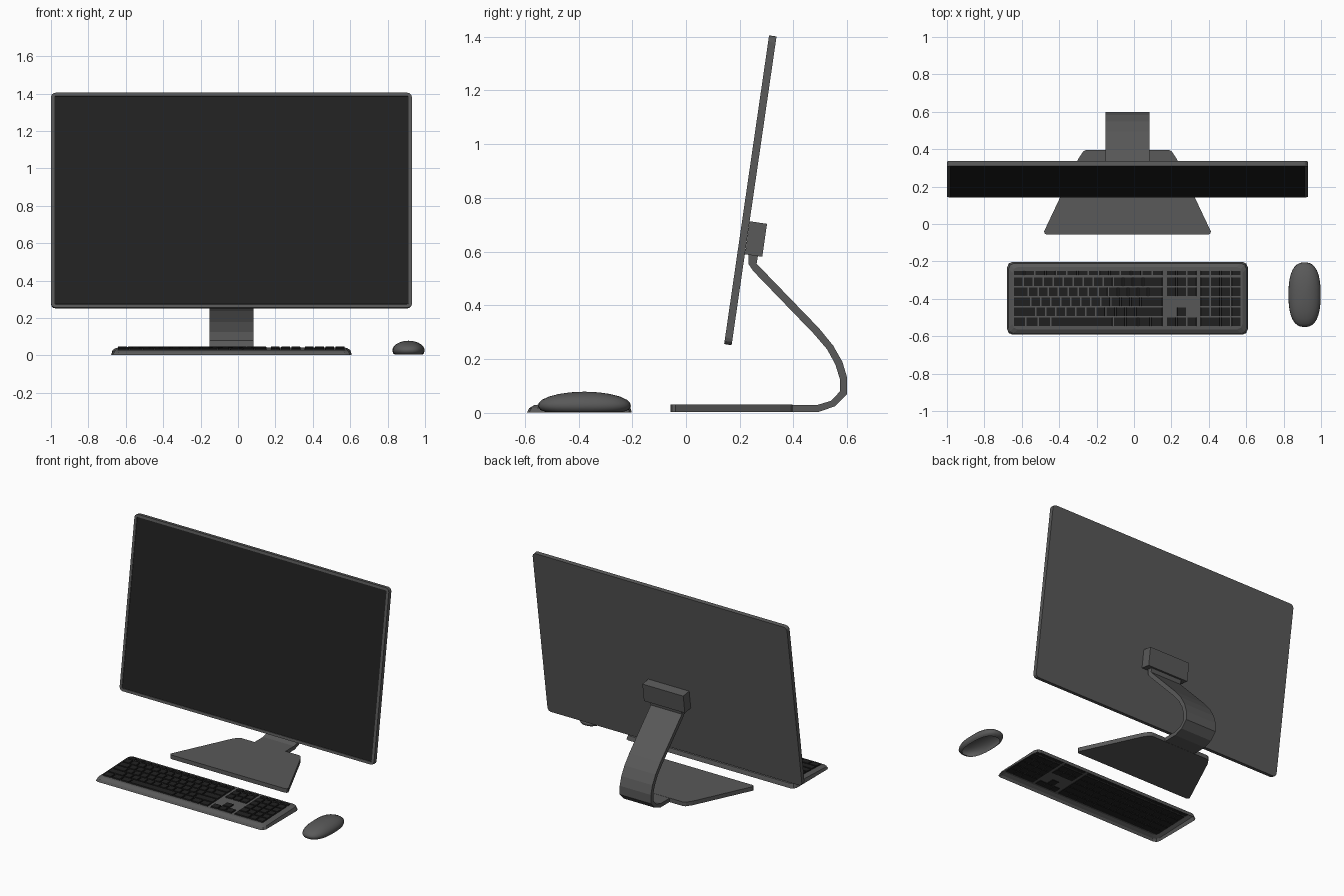
import bpy, bmesh, math
from mathutils import Matrix, Vector

if "Cube" in bpy.data.objects:
    bpy.data.objects.remove(bpy.data.objects["Cube"])

CX = -0.035                      # centre line of monitor, stand and keyboard
TILT = Matrix.Rotation(math.radians(-8.28), 4, 'X')


def material(name, v):
    m = bpy.data.materials.new(name)
    m.diffuse_color = (v, v, v, 1)
    m.use_nodes = True
    m.node_tree.nodes["Principled BSDF"].inputs["Base Color"].default_value = m.diffuse_color
    return m


GREY = material("dark_grey", 0.1)
BLACK = material("black", 0.015)


def finish(name, bm, *mats):
    bmesh.ops.recalc_face_normals(bm, faces=bm.faces)
    me = bpy.data.meshes.new(name)
    bm.to_mesh(me)
    bm.free()
    for m in mats:
        me.materials.append(m)
    ob = bpy.data.objects.new(name, me)
    bpy.context.collection.objects.link(ob)
    return ob


def prism(bm, pts, offset):
    """Extrude a closed outline along an offset; returns the starting face."""
    face = bm.faces.new([bm.verts.new(p) for p in pts])
    out = bmesh.ops.extrude_face_region(bm, geom=[face], use_keep_orig=True)
    verts = [v for v in out["geom"] if isinstance(v, bmesh.types.BMVert)]
    bmesh.ops.translate(bm, verts=verts, vec=offset)
    return face


def rounded_rect(w, h, r, n):
    pts = []
    for i, (sx, sy) in enumerate([(1, 1), (-1, 1), (-1, -1), (1, -1)]):
        for k in range(n + 1):
            a = math.pi / 2 * (i + k / n)
            pts.append((sx * (w / 2 - r) + r * math.cos(a),
                        sy * (h / 2 - r) + r * math.sin(a)))
    return pts


def bridge(bm, a, b):
    for i in range(len(a)):
        j = (i + 1) % len(a)
        bm.faces.new((a[i], a[j], b[j], b[i]))


# Monitor: thin tilted slab with a slightly sunk black screen
bm = bmesh.new()
front = prism(bm, [(x, -0.014, z) for x, z in rounded_rect(1.93, 1.161, 0.024, 3)],
              (0, 0.028, 0))
bmesh.ops.recalc_face_normals(bm, faces=bm.faces)
bmesh.ops.inset_region(bm, faces=[front], thickness=0.018, depth=0)
bmesh.ops.inset_region(bm, faces=[front], thickness=0.001, depth=-0.003)
front.material_index = 1
bm.transform(Matrix.Translation((CX, 0.2395, 0.8285)) @ TILT)
finish("monitor", bm, GREY, BLACK)

# Hinge block on the back of the monitor
bm = bmesh.new()
bmesh.ops.create_cube(bm, size=1)
bm.transform(Matrix.Translation((CX, 0.2605, 0.647)) @ TILT
             @ Matrix.Diagonal((0.31, 0.065, 0.124, 1)))
finish("hinge_block", bm, GREY)

# Stand arm: bent strip
arm = [(0.27, 0.6), (0.263, 0.555), (0.495, 0.315), (0.548, 0.25), (0.582, 0.19),
       (0.6, 0.13), (0.6, 0.07), (0.555, 0.025), (0.495, 0.004), (0.38, 0.004),
       (0.38, 0.03), (0.49, 0.03), (0.54, 0.045), (0.573, 0.08), (0.573, 0.125),
       (0.556, 0.18), (0.525, 0.237), (0.475, 0.295), (0.25, 0.528),
       (0.232, 0.555), (0.232, 0.6)]
bm = bmesh.new()
prism(bm, [(CX - 0.118, y, z) for y, z in arm], (0.236, 0, 0))
finish("stand_arm", bm, GREY)

# Stand base: trapezoid plate, mirrored outline
half = [(0.43, -0.057), (0.442, -0.052), (0.446, -0.04), (0.262, 0.35),
        (0.236, 0.389), (0.22, 0.396)]
outline = half + [(-x, y) for x, y in reversed(half)]
bm = bmesh.new()
prism(bm, [(CX + x, y, 0.003) for x, y in outline], (0, 0, 0.028))
finish("stand_base", bm, GREY)


# Keyboard case: sloped shell, open underneath
def deck(y):
    return 0.03 + (y + 0.56) * 0.036


def key_ring(bm, inset, height):
    ring = []
    for x, y in rounded_rect(1.287 - 2 * inset, 0.39 - 2 * inset, 0.03, 2):
        y -= 0.397
        ring.append(bm.verts.new((CX + x, y, height(y))))
    return ring


bm = bmesh.new()
rings = [key_ring(bm, 0, lambda y: 0.002),
         key_ring(bm, 0.008, lambda y: deck(y) - 0.012),
         key_ring(bm, 0.028, deck)]
bridge(bm, rings[0], rings[1])
bridge(bm, rings[1], rings[2])
bm.faces.new(rings[2])
finish("keyboard_case", bm, GREY)

# Keys: rows of (width, is_key) runs laid out in three blocks
GAP = 0.0055
rows = [(-0.247, -0.277)] + [(-0.282 - 0.0535 * i, -0.3355 - 0.0535 * i) for i in range(5)]
main = [[1] * 14,
        [1] * 13 + [2],
        [1.5] + [1] * 12 + [1.5],
        [1.75] + [1] * 11 + [2.25],
        [2.25] + [1] * 10 + [2.75],
        [1.25] * 3 + [6.25] + [1.25] * 4]
nav = [[1] * 3, [1] * 3, [1] * 3, [], [-1, 1, -1], [1] * 3]   # negative = blank
pad = [[1] * 4] * 5 + [[2, 1, 1]]


def add_key(bm, x0, x1, y0, y1):
    def loop(s, dz):
        return [bm.verts.new((x, y, deck(y) + dz)) for x, y in
                ((x0 + s, y1 + s), (x1 - s, y1 + s), (x1 - s, y0 - s), (x0 + s, y0 - s))]
    low, top = loop(0, -0.004), loop(0.002, 0.008)
    bridge(bm, low, top)
    bm.faces.new(top)
    bm.faces.new(low[::-1])


bm = bmesh.new()
for left, right, layout in ((-0.645, 0.155, main), (0.172, 0.337, nav), (0.353, 0.573, pad)):
    for (y0, y1), widths in zip(rows, layout):
        x = left
        total = sum(abs(w) for w in widths)
        for w in widths:
            step = abs(w) / total * (right - left)
            if w > 0:
                add_key(bm, x + GAP / 2, x + step - GAP / 2, y0 - GAP / 2, y1 + GAP / 2)
            x += step
finish("keys", bm, BLACK)

# Mouse: smooth dome from stacked rounded rings, open underneath
bm = bmesh.new()
levels = [(0.84, 0.004), (0.95, 0.011), (1, 0.024), (0.985, 0.036), (0.91, 0.049),
          (0.76, 0.061), (0.55, 0.0705), (0.3, 0.0765)]
N = 32
prev = None
for s, z in levels:
    ring = []
    for i in range(N):
        a = 2 * math.pi * i / N
        c, d = math.cos(a), math.sin(a)
        ring.append(bm.verts.new((0.912 + s * 0.086 * math.copysign(abs(c) ** 0.8, c),
                                  -0.378 + s * 0.173 * math.copysign(abs(d) ** 0.8, d), z)))
    if prev:
        bridge(bm, prev, ring)
    prev = ring
tip = bm.verts.new((0.912, -0.378, 0.079))
for i in range(N):
    bm.faces.new((prev[i], prev[(i + 1) % N], tip))
for f in bm.faces:
    f.smooth = True
finish("mouse", bm, GREY)
